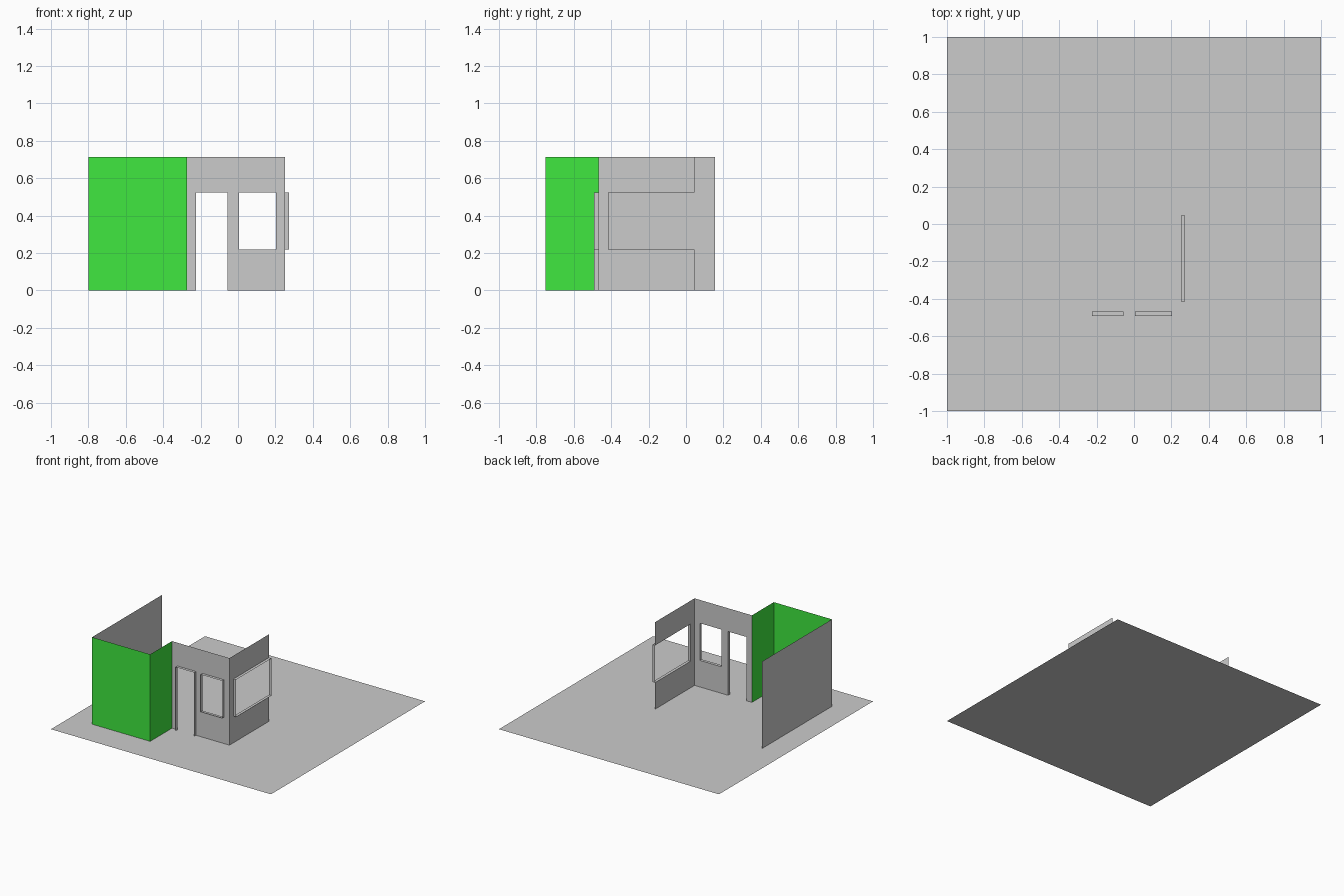
import bpy, bmesh

if "Cube" in bpy.data.objects:
    bpy.data.objects.remove(bpy.data.objects["Cube"])

H = 0.715                      # wall height
SILL, HEAD = 0.218, 0.524      # window sill and lintel heights
FRONT_Y, RIGHT_X = -0.468, 0.25
DEPTH = 0.024                  # how far the frames stand out


def make(name, quads, material=None):
    """Mesh object from a list of quads, shared corners welded."""
    bm = bmesh.new()
    for quad in quads:
        bm.faces.new([bm.verts.new(p) for p in quad])
    bmesh.ops.remove_doubles(bm, verts=bm.verts[:], dist=1e-5)
    mesh = bpy.data.meshes.new(name)
    bm.to_mesh(mesh)
    bm.free()
    obj = bpy.data.objects.new(name, mesh)
    bpy.context.collection.objects.link(obj)
    if material:
        mesh.materials.append(material)
    return obj


def along_x(y):
    return lambda u, z, out=0: (u, y - out, z)


def along_y(x):
    return lambda u, z, out=0: (x + out, u, z)


def wall(name, place, us, zs=(0, H), gaps=(), material=None):
    """Thin wall made of grid cells, leaving out the (column, row) gaps."""
    quads = []
    for i in range(len(us) - 1):
        for j in range(len(zs) - 1):
            if (i, j) not in gaps:
                a, b, c, d = us[i], us[i + 1], zs[j], zs[j + 1]
                quads.append([place(a, c), place(b, c), place(b, d), place(a, d)])
    return make(name, quads, material)


def frame(name, place, path):
    """Thin reveal: an opening's edge pushed outwards."""
    return make(name, [[place(*p), place(*q), place(*q, DEPTH), place(*p, DEPTH)]
                       for p, q in zip(path, path[1:])])


def window_path(a, b):
    return [(a, SILL), (b, SILL), (b, HEAD), (a, HEAD), (a, SILL)]


green = bpy.data.materials.new("green_paint")
green.diffuse_color = (0.05, 0.8, 0.05, 1)
green.use_nodes = True
green.node_tree.nodes["Principled BSDF"].inputs["Base Color"].default_value = green.diffuse_color

# Floor slab
make("floor", [[(-1, -1, 0), (1, -1, 0), (1, 1, 0), (-1, 1, 0)]])

# Projecting bay: green front and return, grey outer side
wall("bay_front_wall", along_x(-0.752), (-0.8, -0.272), material=green)
wall("bay_return_wall", along_y(-0.272), (-0.752, FRONT_Y), material=green)
wall("left_wall", along_y(-0.8), (-0.752, 0.155))

# Entrance wall with door and window, side wall with an opening at its end
rows = (0, SILL, HEAD, H)
wall("entrance_wall", along_x(FRONT_Y),
     (-0.272, -0.224, -0.055, 0.005, 0.202, RIGHT_X), rows,
     gaps={(1, 0), (1, 1), (3, 1)})
wall("right_wall", along_y(RIGHT_X), (FRONT_Y, -0.415, 0.045), rows, gaps={(1, 1)})

# Frames standing out from the openings
front, side = along_x(FRONT_Y), along_y(RIGHT_X)
frame("door_frame", front, [(-0.224, 0), (-0.224, HEAD), (-0.055, HEAD), (-0.055, 0)])
frame("front_window_frame", front, window_path(0.005, 0.202))
frame("side_window_frame", side, window_path(-0.415, 0.045))
